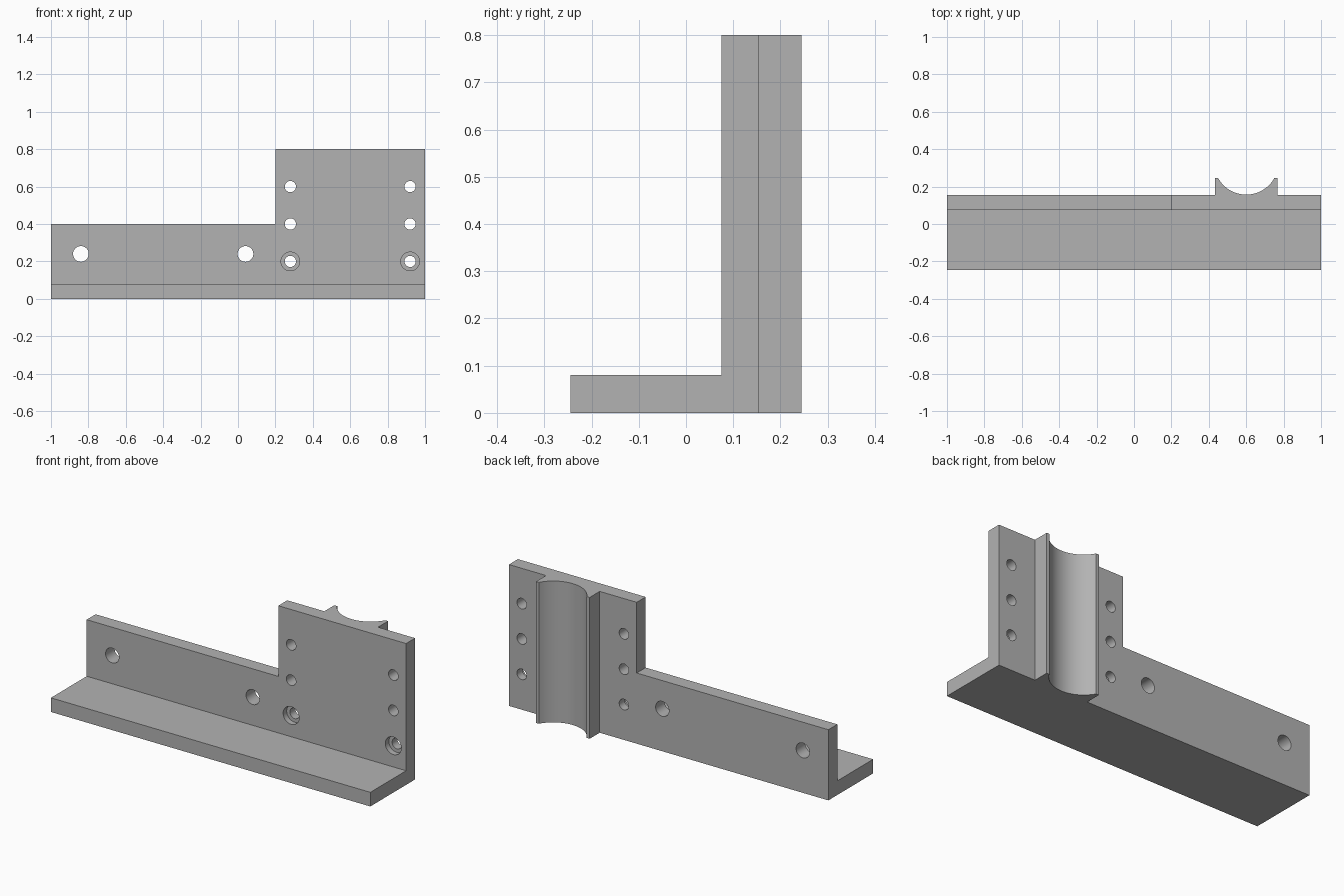
import bpy, bmesh, math
from mathutils import Vector

cube = bpy.data.objects.get("Cube")
if cube:
    bpy.data.objects.remove(cube, do_unlink=True)

grey = bpy.data.materials.new("mid grey")
grey.use_nodes = True
colour = (0.45, 0.45, 0.45, 1)
grey.diffuse_color = colour
grey.node_tree.nodes["Principled BSDF"].inputs["Base Color"].default_value = colour

FRONT, MID, BACK, REAR = 0.075, 0.115, 0.155, 0.245   # depth planes
HEIGHT, BASE = 0.8, 0.08


def prism(name, outline, direction):
    """Extrude a closed outline of 3D points along a direction."""
    bm = bmesh.new()
    face = bm.faces.new([bm.verts.new(p) for p in outline])
    new = bmesh.ops.extrude_face_region(bm, geom=[face])["geom"]
    verts = [v for v in new if isinstance(v, bmesh.types.BMVert)]
    bmesh.ops.translate(bm, verts=verts, vec=Vector(direction))
    bmesh.ops.recalc_face_normals(bm, faces=bm.faces)
    mesh = bpy.data.meshes.new(name)
    bm.to_mesh(mesh)
    bm.free()
    mesh.materials.append(grey)
    obj = bpy.data.objects.new(name, mesh)
    bpy.context.collection.objects.link(obj)
    return obj


def combine(target, tool, operation):
    """Apply a boolean and discard the tool."""
    bpy.context.view_layer.objects.active = target
    mod = target.modifiers.new("boolean", "BOOLEAN")
    mod.operation = operation
    mod.solver = "EXACT"
    mod.object = tool
    bpy.ops.object.modifier_apply(modifier=mod.name)
    bpy.data.objects.remove(tool, do_unlink=True)


def drill(target, x, z, radius, start, end):
    """Cut a round hole along y."""
    n = 40
    ring = [(x + radius * math.cos(2 * math.pi * i / n), start,
             z + radius * math.sin(2 * math.pi * i / n)) for i in range(n)]
    combine(target, prism("hole_cutter", ring, (0, end - start, 0)), "DIFFERENCE")


# Stepped upright wall
wall = [(-1, 0), (1, 0), (1, HEIGHT), (0.2, HEIGHT), (0.2, 0.4), (-1, 0.4)]
bracket = prism("bracket", [(x, FRONT, z) for x, z in wall], (0, BACK - FRONT, 0))

# Base flange along the front
flange = [(-REAR, 0), (MID, 0), (MID, BASE), (-REAR, BASE)]
combine(bracket, prism("flange", [(-1, y, z) for y, z in flange], (2, 0, 0)), "UNION")

# Concave rod saddle on the back of the tall plate
cx, half, lip, low = 0.6, 0.168, 0.15, 0.157
sag = REAR - low
radius = (lip ** 2 + sag ** 2) / (2 * sag)
sweep = math.asin(lip / radius)
steps = 32
arc = []
for i in range(steps + 1):
    a = sweep * (1 - 2 * i / steps)
    arc.append((cx + radius * math.sin(a), low + radius * (1 - math.cos(a)), 0))
saddle = [(cx - half, REAR, 0), (cx - half, MID, 0),
          (cx + half, MID, 0), (cx + half, REAR, 0)] + arc
combine(bracket, prism("saddle", saddle, (0, 0, HEIGHT)), "UNION")

# Mounting holes in the low wall
for x in (-0.84, 0.04):
    drill(bracket, x, 0.24, 0.042, 0, 0.3)

# Clamp holes either side of the saddle, the lowest pair counterbored
for x in (0.28, 0.92):
    for z in (0.2, 0.4, 0.6):
        drill(bracket, x, z, 0.03, 0, 0.3)
    drill(bracket, x, 0.2, 0.05, 0, FRONT + 0.032)

# Smooth curved surfaces, keep the machined edges crisp
bpy.ops.object.select_all(action="DESELECT")
bracket.select_set(True)
bpy.context.view_layer.objects.active = bracket
bpy.ops.object.shade_smooth_by_angle(angle=math.radians(25))
